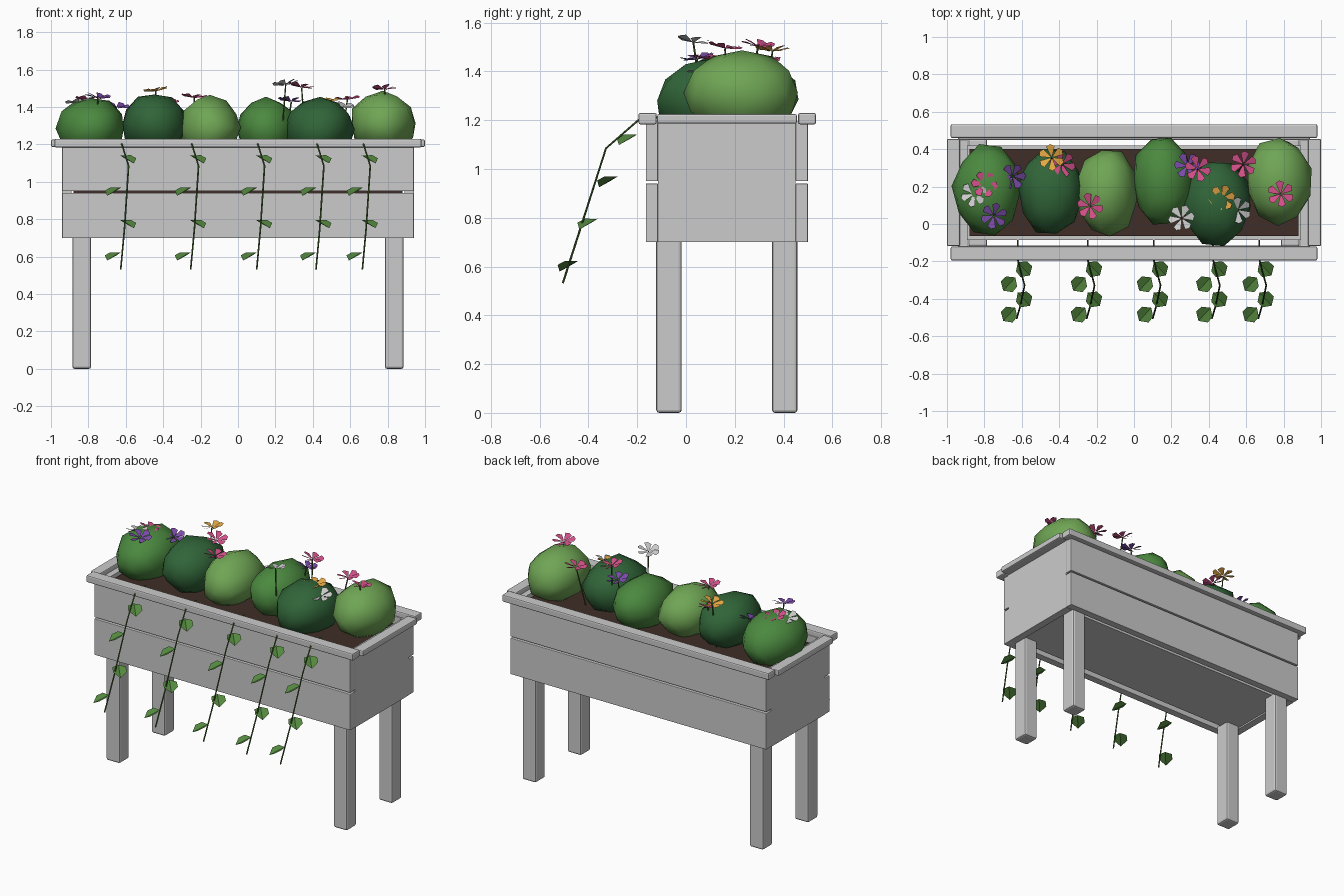
import bpy, bmesh, math, random
from mathutils import Vector, Matrix

if "Cube" in bpy.data.objects:
    bpy.data.objects.remove(bpy.data.objects["Cube"])

random.seed(4)


def material(name, rgb):
    m = bpy.data.materials.new(name)
    m.diffuse_color = (*rgb, 1)
    m.use_nodes = True
    m.node_tree.nodes["Principled BSDF"].inputs["Base Color"].default_value = m.diffuse_color
    return m


SOIL = material("soil", (0.05, 0.027, 0.02))
STEM = material("stem", (0.06, 0.13, 0.03))
LEAF = material("leaf", (0.09, 0.25, 0.05))
GREENS = {"mid": material("mid_green", (0.07, 0.25, 0.05)),
          "dark": material("dark_green", (0.03, 0.13, 0.04)),
          "light": material("light_green", (0.16, 0.38, 0.09))}
PETALS = {"pink": material("pink", (0.65, 0.08, 0.25)),
          "yellow": material("yellow", (0.8, 0.4, 0.06)),
          "white": material("white", (0.8, 0.8, 0.8)),
          "purple": material("purple", (0.2, 0.07, 0.4))}


def make(name, bm, mat=None):
    me = bpy.data.meshes.new(name)
    bm.to_mesh(me)
    bm.free()
    ob = bpy.data.objects.new(name, me)
    bpy.context.collection.objects.link(ob)
    if mat:
        me.materials.append(mat)
    return ob


def box(name, x, y, z, bevel=0.0, mat=None):
    """Box from (min, max) ranges."""
    bm = bmesh.new()
    bmesh.ops.create_cube(bm, size=1)
    for v in bm.verts:
        v.co = [(a + b) / 2 + c * (b - a) for (a, b), c in zip((x, y, z), v.co)]
    if bevel:
        bmesh.ops.bevel(bm, geom=bm.edges[:], offset=bevel, segments=2,
                        profile=0.5, affect='EDGES')
    return make(name, bm, mat)


def tube(name, points, radius, mat):
    """Thin six-sided tube along a path."""
    bm = bmesh.new()
    pts = [Vector(p) for p in points]
    rings = []
    for i, p in enumerate(pts):
        d = (pts[min(i + 1, len(pts) - 1)] - pts[max(i - 1, 0)]).normalized()
        rot = d.to_track_quat('Z', 'Y')
        rings.append([bm.verts.new(p + rot @ Vector((radius * math.cos(k * math.pi / 3),
                                                     radius * math.sin(k * math.pi / 3), 0)))
                      for k in range(6)])
    for r, s in zip(rings, rings[1:]):
        for k in range(6):
            bm.faces.new((r[k], r[(k + 1) % 6], s[(k + 1) % 6], s[k]))
    bm.faces.new(rings[0][::-1])
    bm.faces.new(rings[-1])
    return make(name, bm, mat)


# Trough planks: two courses front and back, solid ends
for side, y in (("front", (-0.165, -0.115)), ("back", (0.45, 0.50))):
    box(side + "_lower_plank", (-0.94, 0.94), y, (0.70, 0.94), 0.003)
    box(side + "_upper_plank", (-0.94, 0.94), y, (0.95, 1.195), 0.003)
for s, side in ((-1, "left"), (1, "right")):
    box(side + "_end_panel", sorted((s * 0.89, s * 0.94)), (-0.115, 0.45), (0.70, 1.195))
    box(side + "_rail", sorted((s * 0.93, s * 1.0)), (-0.118, 0.455), (1.187, 1.225), 0.007)
    # Legs
    for where, y in (("front", (-0.122, -0.018)), ("back", (0.353, 0.457))):
        box(f"{side}_{where}_leg", sorted((s * 0.785, s * 0.885)), y, (0, 0.72), 0.012)
box("front_rail", (-0.98, 0.98), (-0.195, -0.12), (1.183, 1.23), 0.008)
box("back_rail", (-0.98, 0.98), (0.46, 0.533), (1.183, 1.23), 0.008)
box("bottom_panel", (-0.89, 0.89), (-0.085, 0.42), (0.71, 0.75))
box("soil", (-0.88, 0.88), (-0.065, 0.40), (0.75, 1.175), 0, SOIL)

# Bushes: x, y, top z, x radius, y radius, colour
bushes = [(-0.785, 0.18, 1.45, 0.18, 0.24, "mid"), (-0.447, 0.17, 1.47, 0.175, 0.23, "dark"),
          (-0.15, 0.168, 1.457, 0.165, 0.235, "light"), (0.15, 0.23, 1.45, 0.16, 0.23, "mid"),
          (0.44, 0.11, 1.445, 0.185, 0.23, "dark"), (0.775, 0.23, 1.478, 0.175, 0.232, "light")]
for i, (x, y, top, rx, ry, col) in enumerate(bushes):
    bm = bmesh.new()
    bmesh.ops.create_icosphere(bm, subdivisions=2, radius=1)
    spin = Matrix.Rotation(random.uniform(0, 6.28), 3, 'Z')
    for v in bm.verts:
        c = spin @ v.co * random.uniform(0.96, 1.07)
        v.co = (x + c.x * rx, y + c.y * ry, top - 0.165 + c.z * 0.165)
    for f in bm.faces:
        f.smooth = True
    make(f"bush_{i + 1}", bm, GREENS[col])

# Flowers: x, y, z, colour
flowers = [(-0.75, 0.045, 1.45, "purple"), (-0.44, 0.355, 1.485, "yellow"),
           (-0.235, 0.095, 1.45, "pink"), (0.255, 0.03, 1.52, "white"),
           (0.34, 0.295, 1.505, "pink"), (0.585, 0.32, 1.44, "pink"),
           (0.785, 0.16, 1.495, "pink"), (-0.80, 0.21, 1.435, "pink"),
           (-0.855, 0.16, 1.425, "white"), (-0.65, 0.255, 1.40, "purple"),
           (-0.385, 0.32, 1.43, "pink"), (0.47, 0.14, 1.43, "yellow"),
           (0.555, 0.075, 1.40, "white"), (0.285, 0.31, 1.43, "purple")]
for i, (x, y, z, col) in enumerate(flowers):
    bm = bmesh.new()
    turn = random.uniform(0, 1)
    tilt = Matrix.Rotation(random.uniform(-0.2, 0.2), 3, 'X') @ Matrix.Rotation(
        random.uniform(-0.2, 0.2), 3, 'Y')
    for k in range(6):
        spin = Matrix.Rotation(turn + k * math.pi / 3, 3, 'Z')
        outline = [(0.008, -0.004, 0), (0.06, -0.022, 0.006), (0.072, 0, 0.014),
                   (0.06, 0.022, 0.018), (0.008, 0.004, 0)]
        bm.faces.new([bm.verts.new(Vector((x, y, z)) + tilt @ spin @ Vector(p))
                      for p in outline])
    make(f"flower_{i + 1}", bm, PETALS[col])
    near = min(bushes, key=lambda b: abs(b[0] - x))
    base = (x + 0.25 * (near[0] - x), y + 0.25 * (near[1] - y), 1.17)
    tube(f"flower_stem_{i + 1}", [base, (x, y, z)], 0.004, STEM)

# Trailing vines with folded leaves
outline = [(0, 0), (0.25, 0.42), (0.65, 0.45), (1, 0), (0.65, -0.45), (0.25, -0.42)]
for i, x in enumerate((-0.622, -0.248, 0.105, 0.422, 0.67)):
    tube(f"vine_{i + 1}", [(x, -0.085, 1.215), (x, -0.19, 1.205), (x + 0.037, -0.328, 1.085),
                           (x + 0.015, -0.435, 0.75), (x - 0.005, -0.505, 0.532)], 0.0045, STEM)
    bm = bmesh.new()
    for k in range(4):
        s = 1 if k % 2 == 0 else -1
        centre = Vector((x + (0.033 if s > 0 else -0.045),
                         -0.24 - 0.081 * k, 1.12 - 0.173 * k))
        along = Vector((s * 0.6, -0.65, -0.4)).normalized()
        across = along.cross(Vector((0, 0, 1))).normalized()
        up = across.cross(along)
        vs = [bm.verts.new(centre + along * (u - 0.5) * 0.105 + across * w * 0.095
                           + up * abs(w) * 0.03) for u, w in outline]
        bm.faces.new(vs[:4])
        bm.faces.new((vs[0], vs[3], vs[4], vs[5]))
    make(f"vine_leaves_{i + 1}", bm, LEAF)
